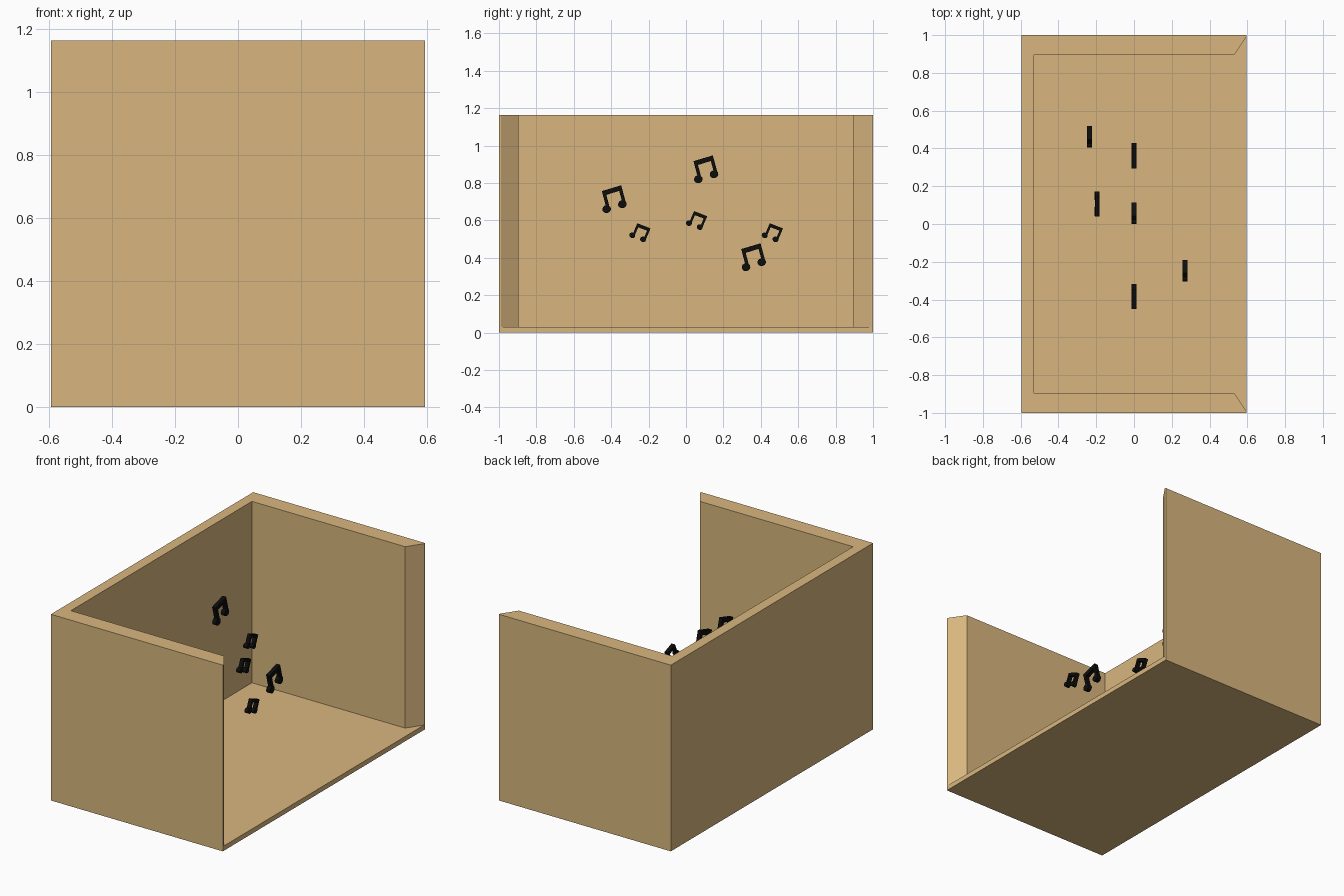
import bpy
import bmesh
from math import cos, sin, pi, radians
from mathutils import Matrix

if "Cube" in bpy.data.objects:
    bpy.data.objects.remove(bpy.data.objects["Cube"])


def material(name, color):
    mat = bpy.data.materials.new(name)
    mat.diffuse_color = (*color, 1)
    mat.use_nodes = True
    mat.node_tree.nodes["Principled BSDF"].inputs["Base Color"].default_value = mat.diffuse_color
    return mat


def add_prism(bm, outline, direction):
    """Extrude a flat closed outline along a direction vector."""
    face = bm.faces.new([bm.verts.new(p) for p in outline])
    new = bmesh.ops.extrude_face_region(bm, geom=[face])["geom"]
    verts = [v for v in new if isinstance(v, bmesh.types.BMVert)]
    bmesh.ops.translate(bm, verts=verts, vec=direction)


def finish(bm, name, mat=None):
    bmesh.ops.recalc_face_normals(bm, faces=bm.faces)
    mesh = bpy.data.meshes.new(name)
    bm.to_mesh(mesh)
    bm.free()
    obj = bpy.data.objects.new(name, mesh)
    bpy.context.collection.objects.link(obj)
    if mat:
        mesh.materials.append(mat)
    return obj


wood = material("wood", (0.69, 0.47, 0.21))
black = material("black", (0.004, 0.004, 0.004))

# Open-sided box: solid block minus a room with flared mouth
X, Y, H = 0.595, 1.0, 1.165
bm = bmesh.new()
add_prism(bm, [(-X, -Y, 0), (X, -Y, 0), (X, Y, 0), (-X, Y, 0)], (0, 0, H))
box = finish(bm, "open_box", wood)

half = [(-0.53, 0.895), (0.53, 0.895), (X, 0.99), (0.695, 1.136)]
room = [(x, -y, 0.03) for x, y in half] + [(x, y, 0.03) for x, y in reversed(half)]
bm = bmesh.new()
add_prism(bm, room, (0, 0, 1.4))
cutter = finish(bm, "room_cutter", wood)
cutter.hide_render = True
cutter.hide_viewport = True
cut = box.modifiers.new("hollow", "BOOLEAN")
cut.operation = "DIFFERENCE"
cut.solver = "EXACT"
cut.object = cutter

# Floating music notes: beam and two stems in one outline, plus round heads
FRAME = [(0, 0), (0.108, 0.003), (0.108, -0.1), (0.09, -0.1),
         (0.09, -0.023), (0.018, -0.026), (0.018, -0.105), (0, -0.105)]


def music_note(name, x, y, z, scale, tilt):
    bm = bmesh.new()
    add_prism(bm, [(-0.0125, scale * a, scale * b) for a, b in FRAME], (0.025, 0, 0))
    for cy, cz in ((0.0, -0.1), (0.088, -0.096)):
        head = [(-0.0135, scale * (cy + 0.023 * cos(i * pi / 10)),
                 scale * (cz + 0.021 * sin(i * pi / 10))) for i in range(20)]
        add_prism(bm, head, (0.027, 0, 0))
    obj = finish(bm, name, black)
    obj.matrix_world = Matrix.Translation((x, y, z)) @ Matrix.Rotation(radians(tilt), 4, "X")


for i, (x, y, z) in enumerate([(0, -0.45, 0.757), (-0.195, 0.04, 0.917), (0, 0.295, 0.447)]):
    music_note(f"large_note_{i + 1}", x, y, z, 1.0, 15)
for i, (x, y, z) in enumerate([(0.27, -0.26, 0.585), (0, 0.043, 0.65), (-0.235, 0.448, 0.585)]):
    music_note(f"small_note_{i + 1}", x, y, z, 0.7, -23)
